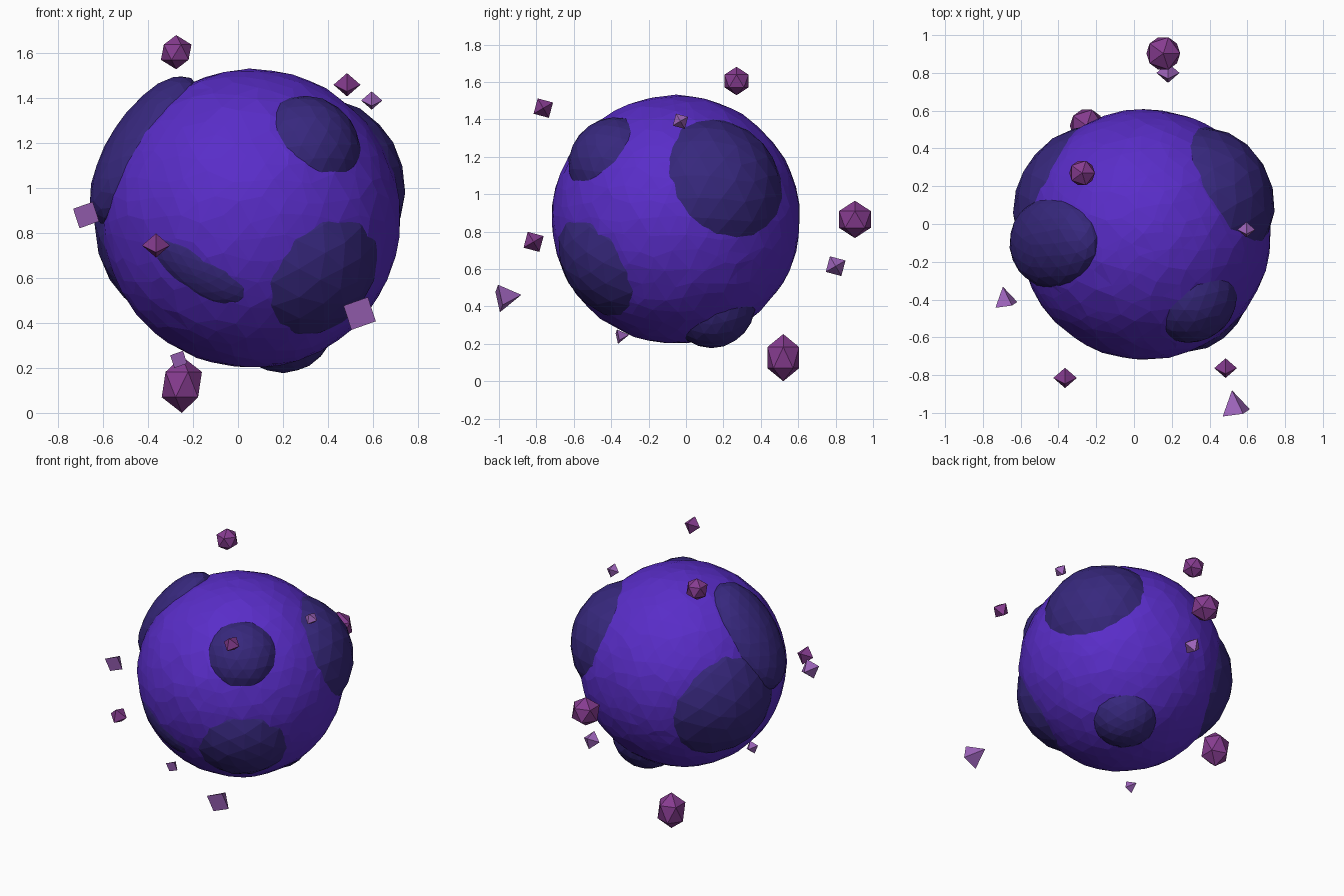
import bpy, bmesh, math, random
from mathutils import Vector, Matrix, Euler

if "Cube" in bpy.data.objects:
    bpy.data.objects.remove(bpy.data.objects["Cube"])

random.seed(7)
CENTRE = Vector((0.06, -0.055, 0.865))
R = 0.665


def material(name, rgb):
    m = bpy.data.materials.new(name)
    m.diffuse_color = (*rgb, 1)
    m.use_nodes = True
    m.node_tree.nodes["Principled BSDF"].inputs["Base Color"].default_value = m.diffuse_color
    return m


VIOLET = material("violet", (0.10, 0.026, 0.58))
INDIGO = material("indigo", (0.038, 0.021, 0.205))
PLUM = material("plum", (0.24, 0.045, 0.28))
LILAC = material("lilac", (0.35, 0.13, 0.51))


def finish(bm, name, mat, matrix):
    bmesh.ops.recalc_face_normals(bm, faces=bm.faces)
    me = bpy.data.meshes.new(name)
    bm.to_mesh(me)
    bm.free()
    me.materials.append(mat)
    ob = bpy.data.objects.new(name, me)
    ob.matrix_world = matrix
    bpy.context.collection.objects.link(ob)
    return ob


def rough_ball(name, mat, matrix, subdiv, slide, bump):
    """Unit icosphere with slightly irregular facets."""
    bm = bmesh.new()
    bmesh.ops.create_icosphere(bm, subdivisions=subdiv, radius=1)
    for v in bm.verts:
        j = Vector([random.uniform(-slide, slide) for _ in range(3)])
        v.co = (v.co + j).normalized() * (1 + random.uniform(-bump, bump))
    return finish(bm, name, mat, matrix)


# Main faceted body
rough_ball("rock_body", VIOLET,
           Matrix.Translation(CENTRE) @ Matrix.Scale(R, 4), 4, 0.035, 0.005)


def swelling(name, direction, dist, axes, long_axis=(0, 0, 1)):
    """Ellipsoid sunk into the body; axes = long, short, outward."""
    n = Vector(direction).normalized()
    t = Vector(long_axis)
    t = (t - n * t.dot(n)).normalized()
    rot = Matrix((t, n.cross(t), n)).transposed().to_4x4()
    mat = Matrix.Translation(CENTRE + n * dist) @ rot @ Matrix.Diagonal((*axes, 1))
    rough_ball(name, INDIGO, mat, 3, 0.03, 0.005)


def round_swelling(name, direction, rim, apex):
    """Sphere meeting the body in a circle of radius rim, reaching apex."""
    h = apex - math.sqrt(R * R - rim * rim)
    r = (rim * rim + h * h) / (2 * h)
    swelling(name, direction, apex - r, (r, r, r))


# Dark swellings
round_swelling("upper_front_swelling", (0.29, -0.40, 0.365), 0.215, 0.745)
round_swelling("right_swelling", (0.46, 0.27, 0.225), 0.345, 0.755)
round_swelling("lower_front_swelling", (0.33, -0.44, -0.265), 0.285, 0.72)
round_swelling("left_back_swelling", (-0.585, 0.30, -0.08), 0.36, 0.73)
round_swelling("bottom_swelling", (0.18, 0.25, -0.59), 0.20, 0.745)
swelling("left_upper_swelling", (-0.53, -0.05, 0.34), 0.56, (0.38, 0.25, 0.17))
swelling("front_sliver", (-0.24, -0.56, -0.25), 0.585, (0.25, 0.15, 0.09), (0.46, 0, -0.22))


def shard(name, kind, mat, pos, size, rot=(0, 0, 0), stretch=1):
    bm = bmesh.new()
    if kind == "ico":
        bmesh.ops.create_icosphere(bm, subdivisions=1, radius=size)
    elif kind == "octa":
        for axis in range(3):
            for s in (-size, size):
                co = [0, 0, 0]
                co[axis] = s
                bm.verts.new(co)
        bmesh.ops.convex_hull(bm, input=bm.verts[:])
    else:
        bmesh.ops.create_cone(bm, cap_ends=True, segments=4, radius1=size,
                              radius2=0, depth=size * 1.5)
    e = Euler([math.radians(a) for a in rot]).to_matrix().to_4x4()
    m = Matrix.Translation(pos) @ e @ Matrix.Diagonal((1, 1, stretch, 1))
    finish(bm, name, mat, m)


# Floating crystals: twenty-sided
shard("top_crystal", "ico", PLUM, (-0.275, 0.27, 1.605), 0.076)
shard("back_crystal", "ico", PLUM, (0.155, 0.903, 0.865), 0.1)
shard("base_crystal", "ico", PLUM, (-0.25, 0.52, 0.126), 0.1, stretch=1.26)
# Eight-sided
for i, (pos, size, mat) in enumerate([
        ((0.485, -0.763, 1.46), 0.06, PLUM),
        ((-0.365, -0.815, 0.745), 0.062, PLUM),
        ((0.595, -0.03, 1.39), 0.047, LILAC),
        ((0.18, 0.80, 0.615), 0.061, LILAC)]):
    shard(f"octagonal_shard_{i + 1}", "octa", mat, pos, size, (30, 0, 0))
# Pointed pyramids
for i, (pos, size) in enumerate([
        ((0.53, -0.94, 0.452), 0.082),
        ((-0.685, -0.38, 0.888), 0.066),
        ((-0.27, -0.335, 0.243), 0.043)]):
    shard(f"pyramid_shard_{i + 1}", "cone", LILAC, pos, size, (-80, 25, 15))
